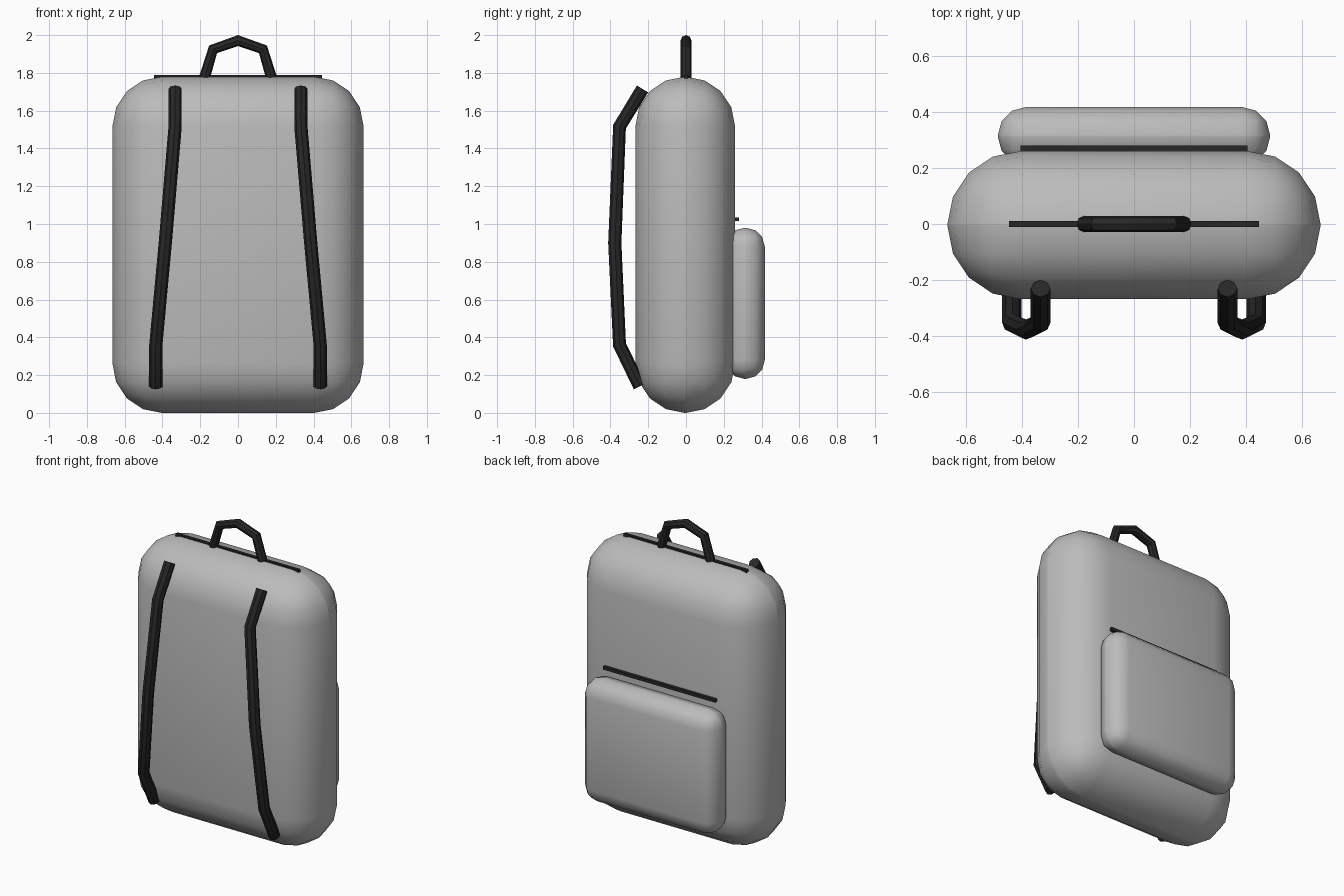
import bpy
import bmesh
from math import radians
from mathutils import Vector

cube = bpy.data.objects.get("Cube")
if cube:
    bpy.data.objects.remove(cube, do_unlink=True)


def material(name, value):
    mat = bpy.data.materials.new(name)
    mat.use_nodes = True
    color = (value, value, value, 1)
    mat.diffuse_color = color
    mat.node_tree.nodes["Principled BSDF"].inputs["Base Color"].default_value = color
    return mat


GREY = material("grey fabric", 0.5)
BLACK = material("black webbing", 0.02)


def finish(obj, mat):
    """Assign the colour and smooth everything except hard edges."""
    obj.data.materials.clear()
    obj.data.materials.append(mat)
    bpy.ops.object.select_all(action="DESELECT")
    obj.select_set(True)
    bpy.context.view_layer.objects.active = obj
    bpy.ops.object.shade_smooth_by_angle(angle=radians(40))


def box(name, low, high, mat, radius=0.0, segments=1):
    """Box between two corners, with optionally rounded edges."""
    low, high = Vector(low), Vector(high)
    bm = bmesh.new()
    bmesh.ops.create_cube(bm, size=1)
    for v in bm.verts:
        v.co = Vector(v.co[i] * (high[i] - low[i]) for i in range(3))
    if radius:
        bmesh.ops.bevel(bm, geom=bm.edges[:], offset=radius, segments=segments,
                        profile=0.5, affect="EDGES", clamp_overlap=True)
    mesh = bpy.data.meshes.new(name)
    bm.to_mesh(mesh)
    bm.free()
    obj = bpy.data.objects.new(name, mesh)
    obj.location = (low + high) / 2
    bpy.context.collection.objects.link(obj)
    finish(obj, mat)
    return obj


def tube(name, points, radius, mat):
    """Round tube with mitred bends along a polyline."""
    curve = bpy.data.curves.new(name, "CURVE")
    curve.dimensions = "3D"
    curve.bevel_depth = radius
    curve.bevel_resolution = 2
    curve.use_fill_caps = True
    spline = curve.splines.new("POLY")
    spline.points.add(len(points) - 1)
    for point, co in zip(spline.points, points):
        point.co = (*co, 1)
    obj = bpy.data.objects.new(name, curve)
    bpy.context.collection.objects.link(obj)
    bpy.ops.object.select_all(action="DESELECT")
    obj.select_set(True)
    bpy.context.view_layer.objects.active = obj
    bpy.ops.object.convert(target="MESH")
    finish(bpy.context.object, mat)


# Main bag and rear pocket
box("main_bag", (-0.665, -0.268, 0), (0.665, 0.26, 1.78), GREY, 0.262, 4)
box("rear_pocket", (-0.485, 0.21, 0.18), (0.485, 0.417, 0.98), GREY, 0.1, 3)

# Zips
box("top_zip", (-0.445, -0.01, 1.768), (0.445, 0.01, 1.788), BLACK)
box("pocket_zip", (-0.405, 0.25, 1.015), (0.405, 0.28, 1.035), BLACK)

# Carry handle
tube("carry_handle", [(-0.177, 0, 1.775), (-0.132, 0, 1.925), (0, 0, 1.971),
                      (0.132, 0, 1.925), (0.177, 0, 1.775)], 0.029, BLACK)

# Shoulder straps
STRAP = [(0.333, -0.23, 1.715), (0.333, -0.352, 1.515), (0.385, -0.377, 0.9),
         (0.435, -0.352, 0.36), (0.435, -0.245, 0.14)]
for side, sign in (("left", 1), ("right", -1)):
    tube(side + "_shoulder_strap", [(sign * x, y, z) for x, y, z in STRAP], 0.035, BLACK)
